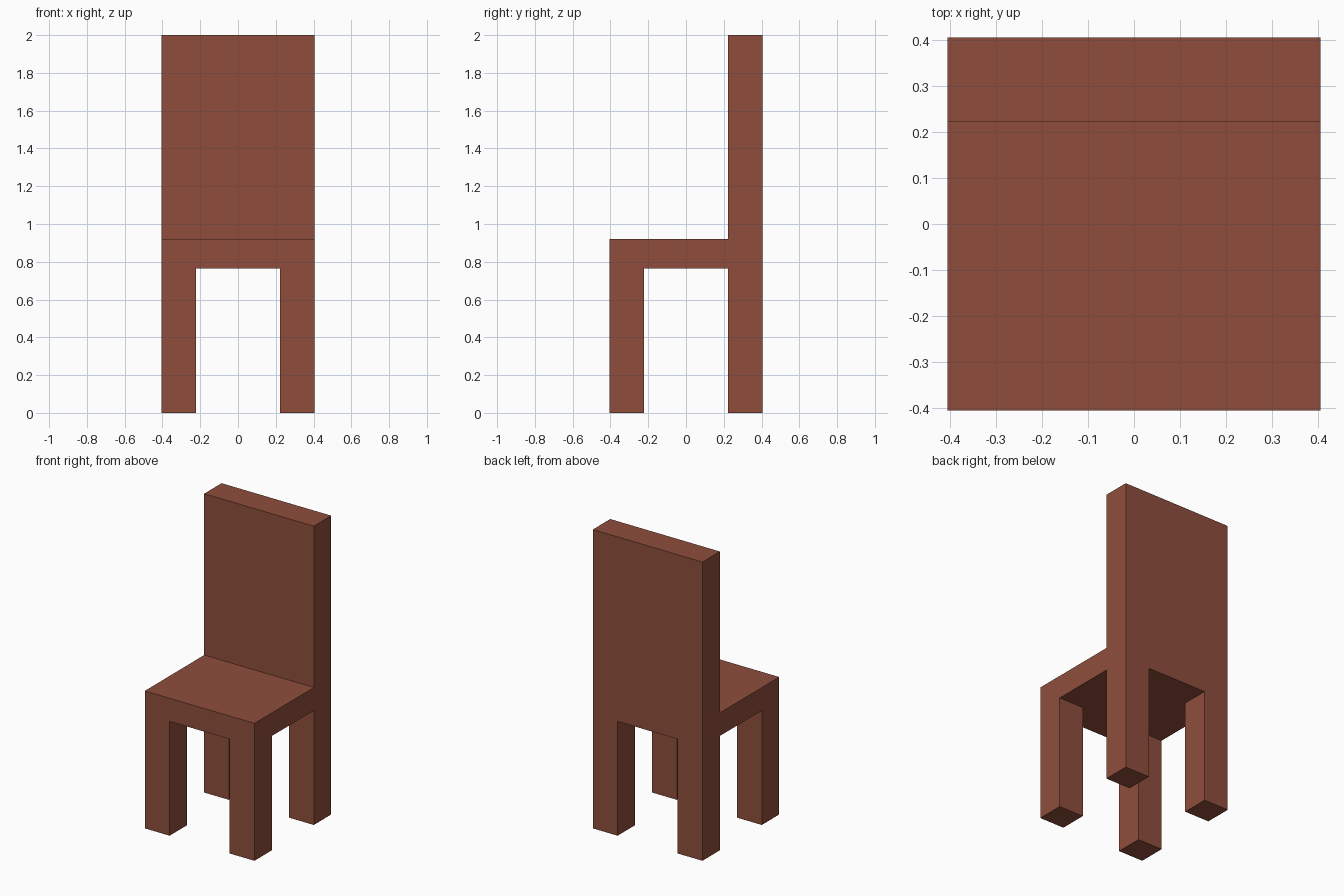
import bpy
import bmesh
import math

if "Cube" in bpy.data.objects:
    bpy.data.objects.remove(bpy.data.objects["Cube"])

OUT, INN = 0.406, 0.222          # outer half width, inner edge of legs
SEAT_LOW, SEAT_TOP, TOP = 0.765, 0.92, 2.0

wood = bpy.data.materials.new("reddish brown wood")
wood.diffuse_color = (0.275, 0.076, 0.045, 1.0)
wood.use_nodes = True
wood.node_tree.nodes["Principled BSDF"].inputs["Base Color"].default_value = wood.diffuse_color

bm = bmesh.new()


def extrude(faces, z):
    """Extrude faces vertically so that their ends lie at height z."""
    res = bmesh.ops.extrude_face_region(bm, geom=faces)
    for v in res["geom"]:
        if isinstance(v, bmesh.types.BMVert):
            v.co.z = z


def seat_faces(z, rule):
    return [f for f in bm.faces
            if all(abs(v.co.z - z) < 1e-5 for v in f.verts)
            and rule(f.calc_center_median())]


# seat: a 3 x 3 slab whose corners line up with the legs
bmesh.ops.create_grid(bm, x_segments=3, y_segments=3, size=OUT)
for v in bm.verts:
    for axis in (0, 1):
        if abs(v.co[axis]) < OUT - 0.01:
            v.co[axis] = math.copysign(INN, v.co[axis])
    v.co.z = SEAT_LOW
extrude(bm.faces[:], SEAT_TOP)

# legs: the four corner cells, drawn down to the floor
extrude(seat_faces(SEAT_LOW, lambda c: abs(c.x) > INN and abs(c.y) > INN), 0.0)

# backrest: the rear row, drawn up
extrude(seat_faces(SEAT_TOP, lambda c: c.y > INN), TOP)

# clean flat faces
bmesh.ops.recalc_face_normals(bm, faces=bm.faces[:])
bmesh.ops.dissolve_limit(bm, angle_limit=math.radians(1),
                         verts=bm.verts[:], edges=bm.edges[:])

mesh = bpy.data.meshes.new("chair")
bm.to_mesh(mesh)
bm.free()
mesh.materials.append(wood)
chair = bpy.data.objects.new("chair", mesh)
bpy.context.collection.objects.link(chair)
